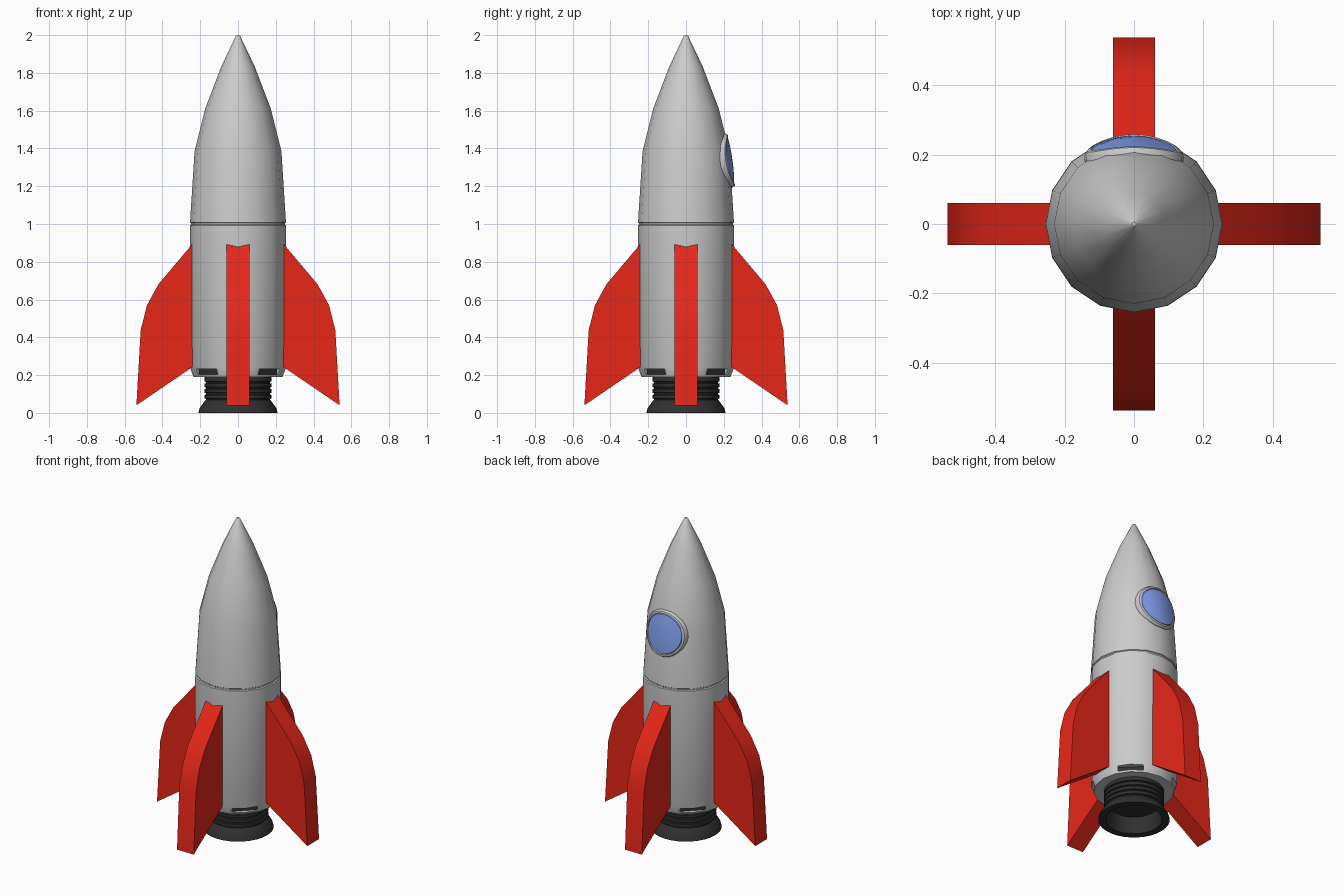
import bpy, bmesh
from math import sin, cos, pi, radians
from mathutils import Matrix

if "Cube" in bpy.data.objects:
    bpy.data.objects.remove(bpy.data.objects["Cube"])


def material(name, rgb):
    m = bpy.data.materials.new(name)
    m.diffuse_color = (*rgb, 1)
    m.use_nodes = True
    m.node_tree.nodes["Principled BSDF"].inputs["Base Color"].default_value = m.diffuse_color
    return m


RED = material("red_paint", (0.8, 0.02, 0.01))
DARK = material("dark_metal", (0.03, 0.03, 0.03))
BLUE = material("blue_glass", (0.22, 0.35, 0.85))


def make(name, bm, mat=None, smooth=30):
    bmesh.ops.recalc_face_normals(bm, faces=bm.faces)
    me = bpy.data.meshes.new(name)
    bm.to_mesh(me)
    bm.free()
    ob = bpy.data.objects.new(name, me)
    bpy.context.collection.objects.link(ob)
    if mat:
        me.materials.append(mat)
    if smooth:
        bpy.ops.object.select_all(action='DESELECT')
        ob.select_set(True)
        bpy.context.view_layer.objects.active = ob
        bpy.ops.object.shade_smooth_by_angle(angle=radians(smooth))
    return ob


def loft(rings, cap_start=True, cap_end=True):
    """Skin a list of equal-sized point rings."""
    bm = bmesh.new()
    vs = [[bm.verts.new(p) for p in ring] for ring in rings]
    n = len(vs[0])
    for a, b in zip(vs, vs[1:]):
        for i in range(n):
            j = (i + 1) % n
            bm.faces.new((a[i], a[j], b[j], b[i]))
    if cap_start:
        bm.faces.new(vs[0])
    if cap_end:
        bm.faces.new(vs[-1])
    return bm


def lathe(profile, n):
    return loft([[(r * cos(2 * pi * i / n), r * sin(2 * pi * i / n), z)
                  for i in range(n)] for r, z in profile])


# Hull with panel seam and pointed nose
hull = make("hull", lathe([(0.236, 0.19), (0.254, 0.24), (0.255, 0.993), (0.248, 0.997),
                           (0.248, 1.004), (0.254, 1.008), (0.23, 1.385), (0.174, 1.61),
                           (0.09, 1.83), (0.012, 1.995), (0.006, 2.0)], 16))

# Nozzle: ribbed neck, flared bell, hollow underneath
profile = [(0.17, 0.20)]
for z in (0.185, 0.155, 0.125, 0.095):
    profile += [(0.178, z), (0.178, z - 0.018), (0.17, z - 0.021), (0.17, z - 0.027)]
profile += [(0.175, 0.064), (0.203, 0.025), (0.21, 0.0), (0.165, 0.0), (0.145, 0.10)]
make("nozzle", lathe(profile, 32), DARK)

# Four fins extruded from one outline
outline = [(0.22, 0.92), (0.245, 0.89), (0.422, 0.68), (0.482, 0.57),
           (0.515, 0.44), (0.538, 0.04), (0.22, 0.257)]
for k, side in enumerate(("right", "back", "left", "front")):
    bm = loft([[(x, y, z) for x, z in outline] for y in (-0.06, 0.06)])
    bmesh.ops.rotate(bm, cent=(0, 0, 0), matrix=Matrix.Rotation(k * pi / 2, 3, 'Z'),
                     verts=bm.verts)
    make(side + "_fin", bm, RED)


# Vent slots cut between the fins, with dark backing inside
def slots(name, radius, depth, width, height, mat):
    bm = bmesh.new()
    for k in range(4):
        m = (Matrix.Rotation(pi / 4 + k * pi / 2, 4, 'Z')
             @ Matrix.Translation((radius, 0, 0.217))
             @ Matrix.Diagonal((depth, width, height, 1)))
        bmesh.ops.create_cube(bm, size=1, matrix=m)
    return make(name, bm, mat, 0)


cutter = slots("slot_cutter", 0.25, 0.08, 0.15, 0.03, DARK)
cutter.hide_render = True
cutter.hide_set(True)
cut = hull.modifiers.new("slots", 'BOOLEAN')
cut.operation = 'DIFFERENCE'
cut.object = cutter
cut.solver = 'EXACT'
slots("vent_backing", 0.211, 0.012, 0.149, 0.029, DARK)


# Window on the back, wrapped around the hull
def window_ring(r, lift, n=24):
    pts = []
    for i in range(n):
        x, dz = r * cos(2 * pi * i / n), r * sin(2 * pi * i / n)
        y = 0.245 - 0.14 * dz - 0.3 * dz * dz - 1.9 * x * x + lift
        pts.append((x, y, 1.337 + dz))
    return pts


make("window_frame", loft([window_ring(r, l) for r, l in
                           ((0.142, -0.04), (0.143, -0.012), (0.136, 0.0),
                            (0.126, 0.001), (0.124, -0.012))], False, False))
make("window_glass", loft([window_ring(r, l) for r, l in
                           ((0.126, -0.012), (0.12, -0.002), (0.08, 0.0),
                            (0.04, 0.001), (0.01, 0.001))], False, True), BLUE)
